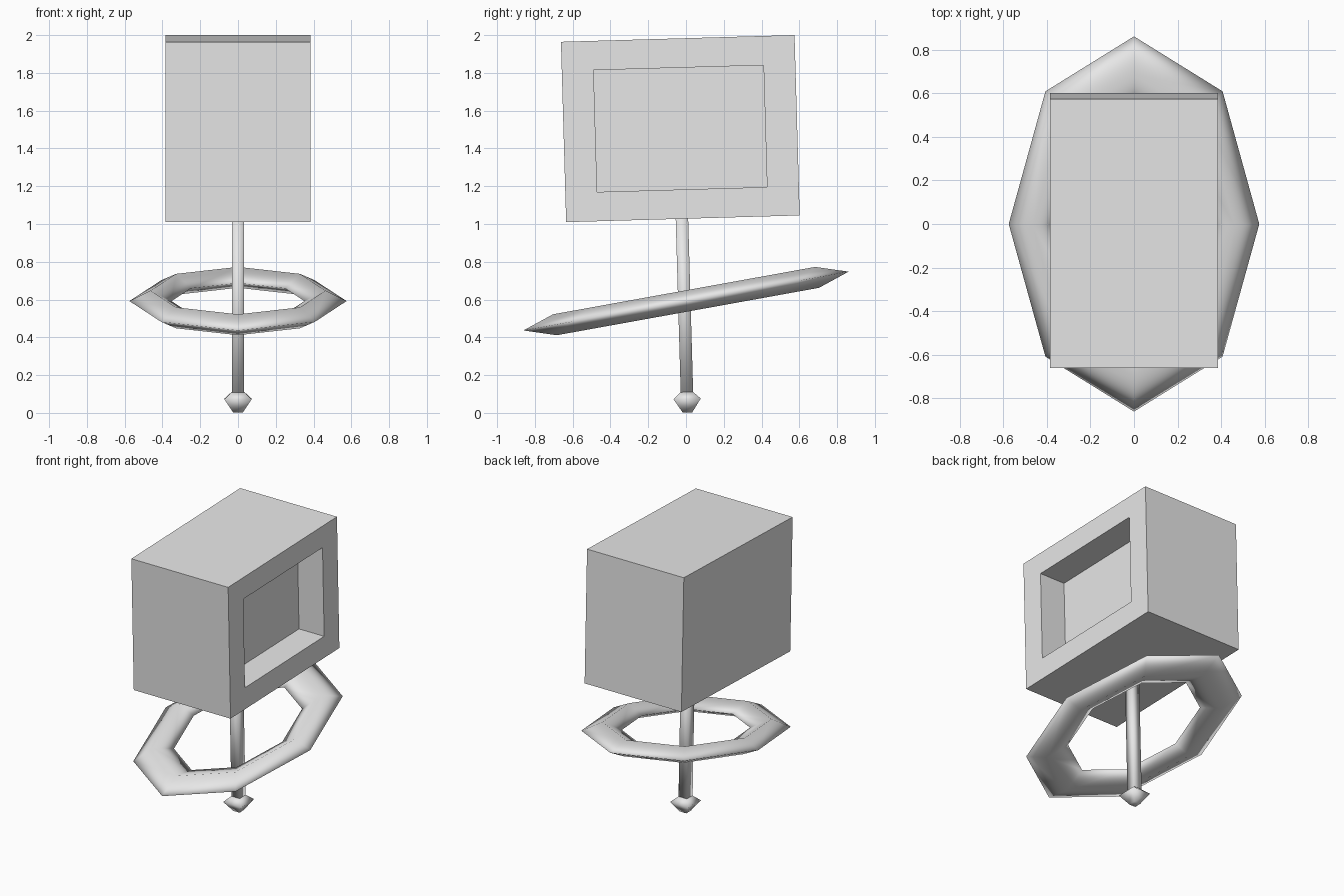
import bpy, bmesh, math
from mathutils import Matrix

if "Cube" in bpy.data.objects:
    bpy.data.objects.remove(bpy.data.objects["Cube"], do_unlink=True)

LEAN = math.radians(1.65)

# Single plain grey
grey = bpy.data.materials.new("plain_grey")
grey.use_nodes = True
colour = (0.8, 0.8, 0.8, 1)
grey.diffuse_color = colour
grey.node_tree.nodes["Principled BSDF"].inputs["Base Color"].default_value = colour


def finish(name, bm, location, tilt, smooth):
    """Turn a bmesh into a placed, coloured object."""
    bmesh.ops.recalc_face_normals(bm, faces=bm.faces)
    for f in bm.faces:
        f.smooth = smooth
    mesh = bpy.data.meshes.new(name)
    bm.to_mesh(mesh)
    bm.free()
    mesh.materials.append(grey)
    obj = bpy.data.objects.new(name, mesh)
    obj.location = location
    obj.rotation_euler.x = tilt
    bpy.context.collection.objects.link(obj)
    return obj


def square_lathe(name, profile, location):
    """Four-sided column through (half width, height) points."""
    bm = bmesh.new()
    rings = [[bm.verts.new((sx * w, sy * w, z))
              for sx, sy in ((1, 1), (-1, 1), (-1, -1), (1, -1))]
             for w, z in profile]
    for low, high in zip(rings, rings[1:]):
        for i in range(4):
            j = (i + 1) % 4
            bm.faces.new((low[i], low[j], high[j], high[i]))
    bm.faces.new(rings[0])
    bm.faces.new(rings[-1])
    return finish(name, bm, location, LEAN, True)


# Housing: leaning box with a rectangular recess in its +x side
size = (0.77, 1.237, 0.955)
opening = (0.90, 0.645)
bm = bmesh.new()
bmesh.ops.create_cube(bm, size=1, matrix=Matrix.Diagonal((*size, 1)))
side = max(bm.faces, key=lambda f: f.calc_center_median().x)
bmesh.ops.inset_individual(bm, faces=[side], thickness=0.1)
for v in side.verts:
    v.co.y = math.copysign(opening[0] / 2, v.co.y)
    v.co.z = math.copysign(opening[1] / 2, v.co.z)
floor = bmesh.ops.extrude_discrete_faces(bm, faces=[side])["faces"][0]
bmesh.ops.translate(bm, verts=floor.verts, vec=(-0.20, 0, 0))
finish("housing", bm, (0, -0.03, 1.505), LEAN, False)

# Post and foot share one leaning axis
base = (0, 0.008, 0.002)
square_lathe("post", [(0.033, 0.08), (0.033, 1.06)], base)
square_lathe("foot", [(0.025, 0), (0.072, 0.072), (0.033, 0.108)], base)

# Ring: stretched eight-sided hoop with a diamond section
bpy.ops.mesh.primitive_torus_add(
    major_segments=8, minor_segments=4, major_radius=0.806, minor_radius=0.194,
    location=(0, 0, 0.592), rotation=(math.radians(10.25), 0, 0))
ring = bpy.context.object
ring.name = "ring"
ring.scale = (0.575, 0.875, 0.29)
ring.data.materials.append(grey)
bpy.ops.object.shade_smooth()
